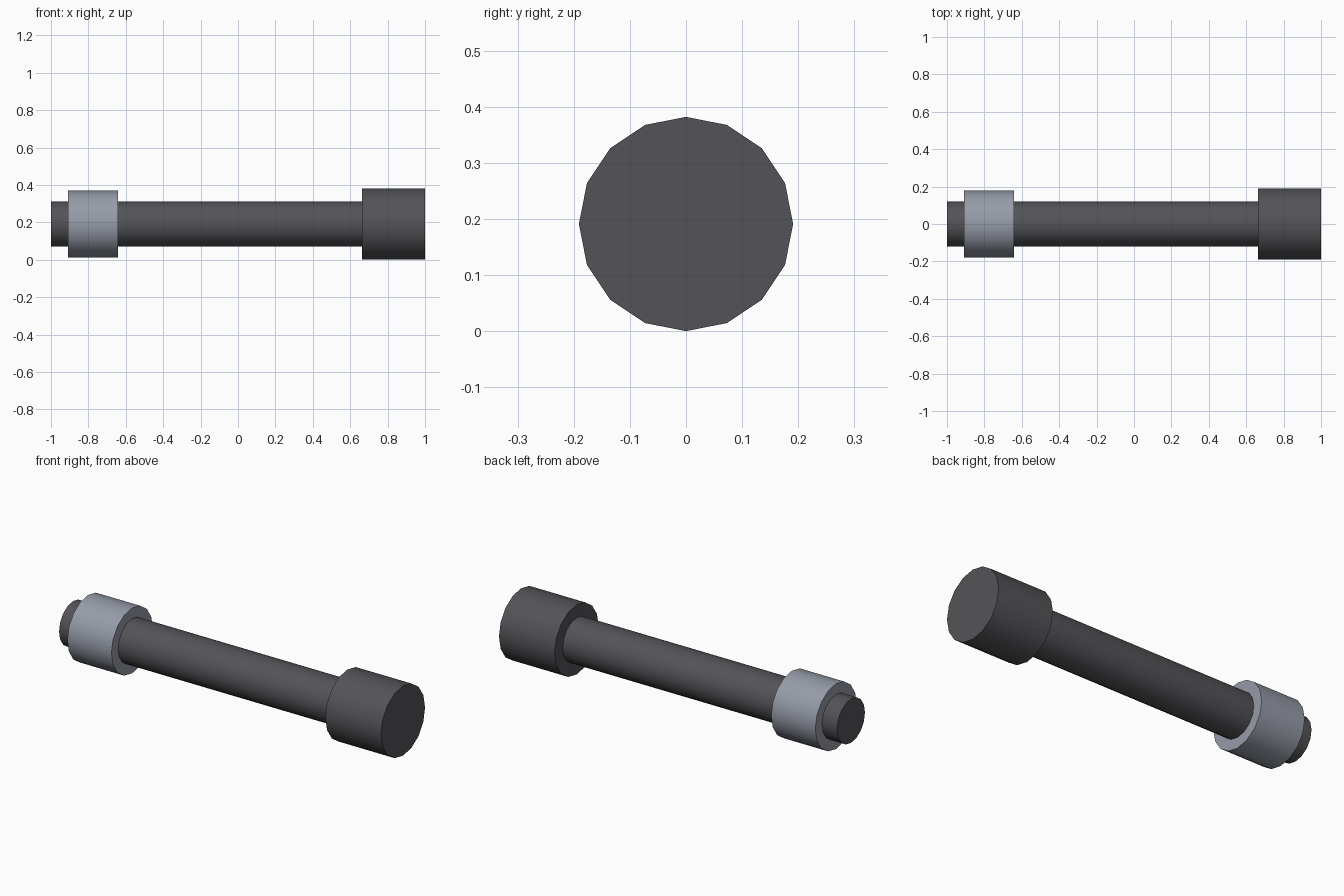
import bpy, bmesh, math

if "Cube" in bpy.data.objects:
    bpy.data.objects.remove(bpy.data.objects["Cube"])

SIDES = 16
AXIS_Z = 0.191


def material(name, rgb):
    m = bpy.data.materials.new(name)
    m.diffuse_color = (*rgb, 1.0)
    m.use_nodes = True
    m.node_tree.nodes["Principled BSDF"].inputs["Base Color"].default_value = m.diffuse_color
    return m


dark = material("dark_grey_metal", (0.088, 0.086, 0.096))
steel = material("light_steel", (0.305, 0.33, 0.39))


def turned_part(name, profile, mat, closed=False):
    """Revolve (x, radius) points around the long axis."""
    bm = bmesh.new()
    verts = [bm.verts.new((x, 0, r)) for x, r in profile]
    edges = [bm.edges.new(p) for p in zip(verts, verts[1:])]
    if closed:
        edges.append(bm.edges.new((verts[-1], verts[0])))
    bmesh.ops.spin(bm, geom=verts + edges, cent=(0, 0, 0), axis=(1, 0, 0),
                   angle=math.tau, steps=SIDES, use_merge=True)
    bmesh.ops.remove_doubles(bm, verts=bm.verts, dist=1e-4)
    if not closed:
        bmesh.ops.holes_fill(bm, edges=[e for e in bm.edges if e.is_boundary], sides=0)
    bmesh.ops.recalc_face_normals(bm, faces=bm.faces)
    mesh = bpy.data.meshes.new(name)
    bm.to_mesh(mesh)
    bm.free()
    mesh.materials.append(mat)
    obj = bpy.data.objects.new(name, mesh)
    obj.location.z = AXIS_Z
    bpy.context.collection.objects.link(obj)
    bpy.ops.object.select_all(action='DESELECT')
    obj.select_set(True)
    bpy.context.view_layer.objects.active = obj
    bpy.ops.object.shade_smooth_by_angle(angle=math.radians(35))
    return obj


# Long rod and wide end cap
turned_part("shaft", [(-1.0, 0.121), (0.67, 0.121)], dark)
turned_part("head", [(0.663, 0.191), (1.0, 0.191)], dark)

# Sleeve fitted around the free end of the rod
turned_part("collar", [(-0.909, 0.119), (-0.909, 0.179),
                       (-0.642, 0.179), (-0.642, 0.119)], steel, closed=True)
